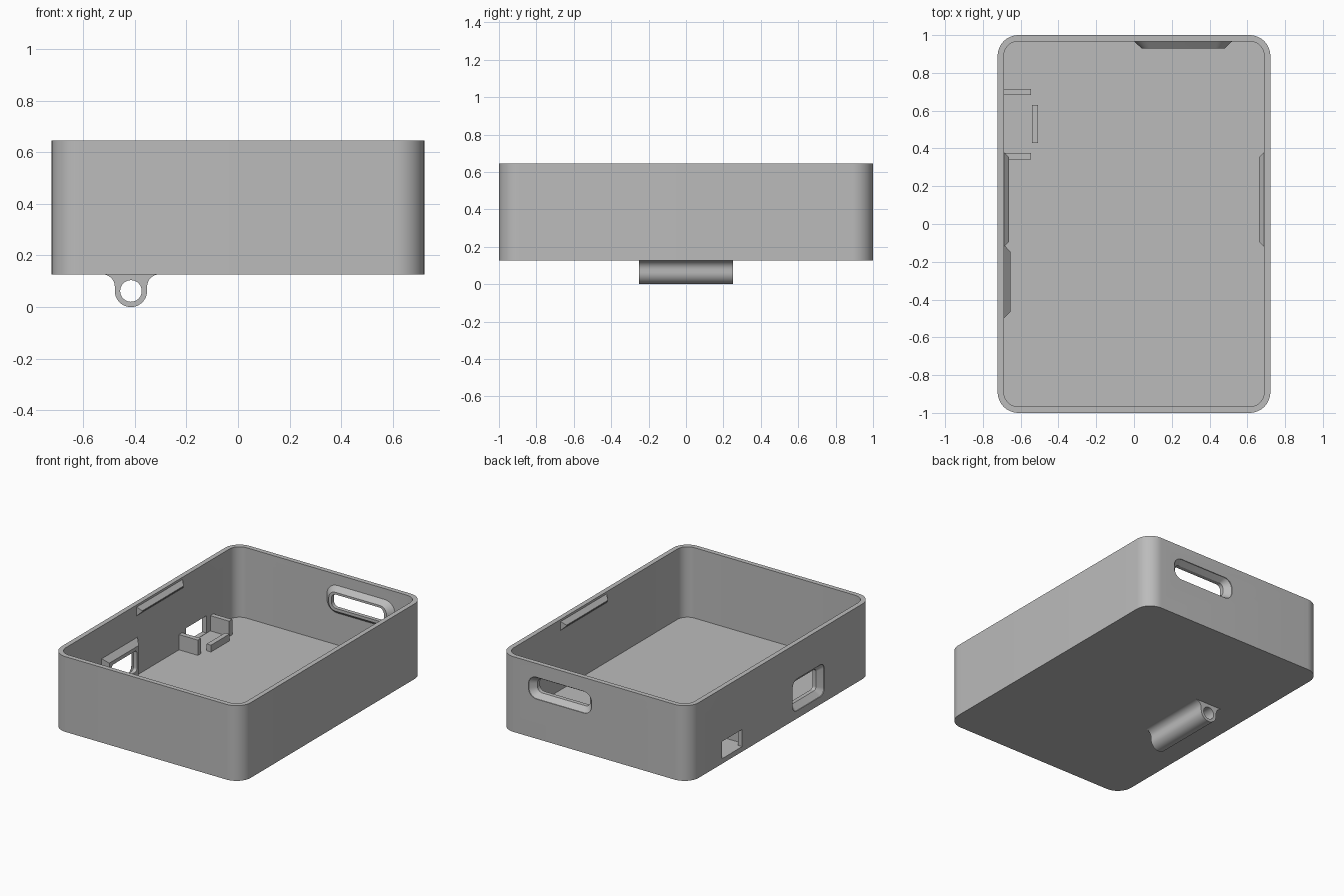
import bpy, bmesh, math
from mathutils import Vector

if "Cube" in bpy.data.objects:
    bpy.data.objects.remove(bpy.data.objects["Cube"], do_unlink=True)

grey = bpy.data.materials.new("plain grey")
grey.use_nodes = True
COLOUR = (0.5, 0.5, 0.5, 1)
grey.diffuse_color = COLOUR
grey.node_tree.nodes["Principled BSDF"].inputs["Base Color"].default_value = COLOUR

HX, HY, WALL = 0.722, 1.0, 0.033      # half width, half length, wall thickness
BASE, TOP = 0.127, 0.645
FLOOR = BASE + WALL
IX, IY = HX - WALL, HY - WALL


def arc(cx, cy, r, start, end, n):
    """Points along an arc, angles in degrees."""
    return [(cx + r * math.cos(math.radians(start + (end - start) * i / n)),
             cy + r * math.sin(math.radians(start + (end - start) * i / n)))
            for i in range(n + 1)]


def rect(a0, a1, b0, b1, r=0.0, n=8):
    """Rectangle outline, rounded when r is above zero."""
    if r == 0:
        return [(a0, b0), (a1, b0), (a1, b1), (a0, b1)]
    return (arc(a0 + r, b0 + r, r, 180, 270, n) + arc(a1 - r, b0 + r, r, 270, 360, n)
            + arc(a1 - r, b1 - r, r, 0, 90, n) + arc(a0 + r, b1 - r, r, 90, 180, n))


def place(a, b, d, axis):
    """Put outline point (a, b) at depth d along an axis."""
    return Vector({"x": (d, a, b), "y": (a, d, b), "z": (a, b, d)}[axis])


def loft(name, axis, *sections):
    """Closed solid through (depth, outline) sections."""
    bm = bmesh.new()
    rings = [[bm.verts.new(place(a, b, d, axis)) for a, b in outline]
             for d, outline in sections]
    for low, high in zip(rings, rings[1:]):
        for i in range(len(low)):
            j = (i + 1) % len(low)
            bm.faces.new((low[i], low[j], high[j], high[i]))
    bm.faces.new(rings[0])
    bm.faces.new(rings[-1])
    bmesh.ops.recalc_face_normals(bm, faces=bm.faces)
    mesh = bpy.data.meshes.new(name)
    bm.to_mesh(mesh)
    bm.free()
    mesh.materials.append(grey)
    obj = bpy.data.objects.new(name, mesh)
    bpy.context.collection.objects.link(obj)
    return obj


def activate(obj):
    bpy.ops.object.select_all(action="DESELECT")
    obj.select_set(True)
    bpy.context.view_layer.objects.active = obj


def cut(cutter, *targets):
    """Subtract the cutter from each target, then drop it."""
    cutter.hide_render = True
    for obj in targets:
        mod = obj.modifiers.new("cut", "BOOLEAN")
        mod.operation, mod.solver, mod.object = "DIFFERENCE", "EXACT", cutter
        activate(obj)
        bpy.ops.object.modifier_apply(modifier=mod.name)
    bpy.data.objects.remove(cutter, do_unlink=True)


def box(name, x0, x1, y0, y1, z0, z1):
    return loft(name, "z", (z0, rect(x0, x1, y0, y1)), (z1, rect(x0, x1, y0, y1)))


# Open tray with rounded corners
outer = rect(-HX, HX, -HY, HY, 0.11, 12)
inner = rect(-IX, IX, -IY, IY, 0.11 - WALL, 12)
tray = loft("tray", "z", (BASE, outer), (TOP, outer))
cut(loft("cavity", "z", (FLOOR, inner), (TOP + 0.1, inner)), tray)

# Raised surrounds inside the walls, behind the two port openings
back_surround = loft("back_port_surround", "y",
                     (IY, rect(0.0, 0.52, 0.38, 0.57, 0.08)),
                     (0.93, rect(0.04, 0.48, 0.41, 0.54, 0.05)))
side_surround = loft("side_port_surround", "x",
                     (-IX, rect(-0.50, -0.11, FLOOR, 0.42)),
                     (-0.655, rect(-0.465, -0.145, FLOOR, 0.385)))

# Port openings: a tapered recess that ends in a straight hole
wide, narrow = rect(0.02, 0.50, 0.40, 0.55, 0.06), rect(0.06, 0.46, 0.43, 0.525, 0.035)
cut(loft("back_port", "y", (1.1, wide), (0.995, wide), (0.958, narrow), (0.85, narrow)),
    tray, back_surround)
wide, narrow = rect(-0.475, -0.13, 0.18, 0.40, 0.045), rect(-0.44, -0.165, 0.215, 0.36, 0.02)
cut(loft("side_port", "x", (-0.8, wide), (-0.717, wide), (-0.682, narrow), (-0.6, narrow)),
    tray, side_surround)

# Plain switch window in the same side wall
cut(box("switch_window", -0.8, -0.6, 0.42, 0.64, FLOOR + 0.002, 0.28), tray)

# Holder around the switch window
parts = [tray, back_surround, side_surround]
for name, y in (("front_holder_rib", 0.342), ("back_holder_rib", 0.683)):
    parts.append(box(name, -IX, -0.545, y, y + WALL, FLOOR, 0.265))
parts.append(box("holder_stop", -0.54, -0.507, 0.43, 0.63, FLOOR, 0.207))

# Snap ridges below the rim on both long walls
for name, side in (("right_snap_ridge", -1), ("left_snap_ridge", 1)):
    parts.append(loft(name, "x",
                      (side * IX, rect(-0.12, 0.38, 0.57, 0.63)),
                      (side * (IX - 0.027), rect(-0.095, 0.355, 0.597, 0.603))))

# Hinge lug under the tray, with filleted sides and a pin hole
CX, R, FILLET = -0.415, 0.0625, 0.048
profile = (arc(CX - R - FILLET, BASE - FILLET, FILLET, 90, 0, 8)
           + arc(CX, R, R, 180, 360, 24)
           + arc(CX + R + FILLET, BASE - FILLET, FILLET, 180, 90, 8))
lug = loft("hinge_lug", "y", (-0.25, profile), (0.25, profile))
bore = arc(CX, R, 0.042, 0, 345, 23)
cut(loft("pin_bore", "y", (-0.4, bore), (0.4, bore)), lug)
parts.append(lug)

for obj in parts:
    activate(obj)
    bpy.ops.object.shade_smooth_by_angle(angle=math.radians(30))
